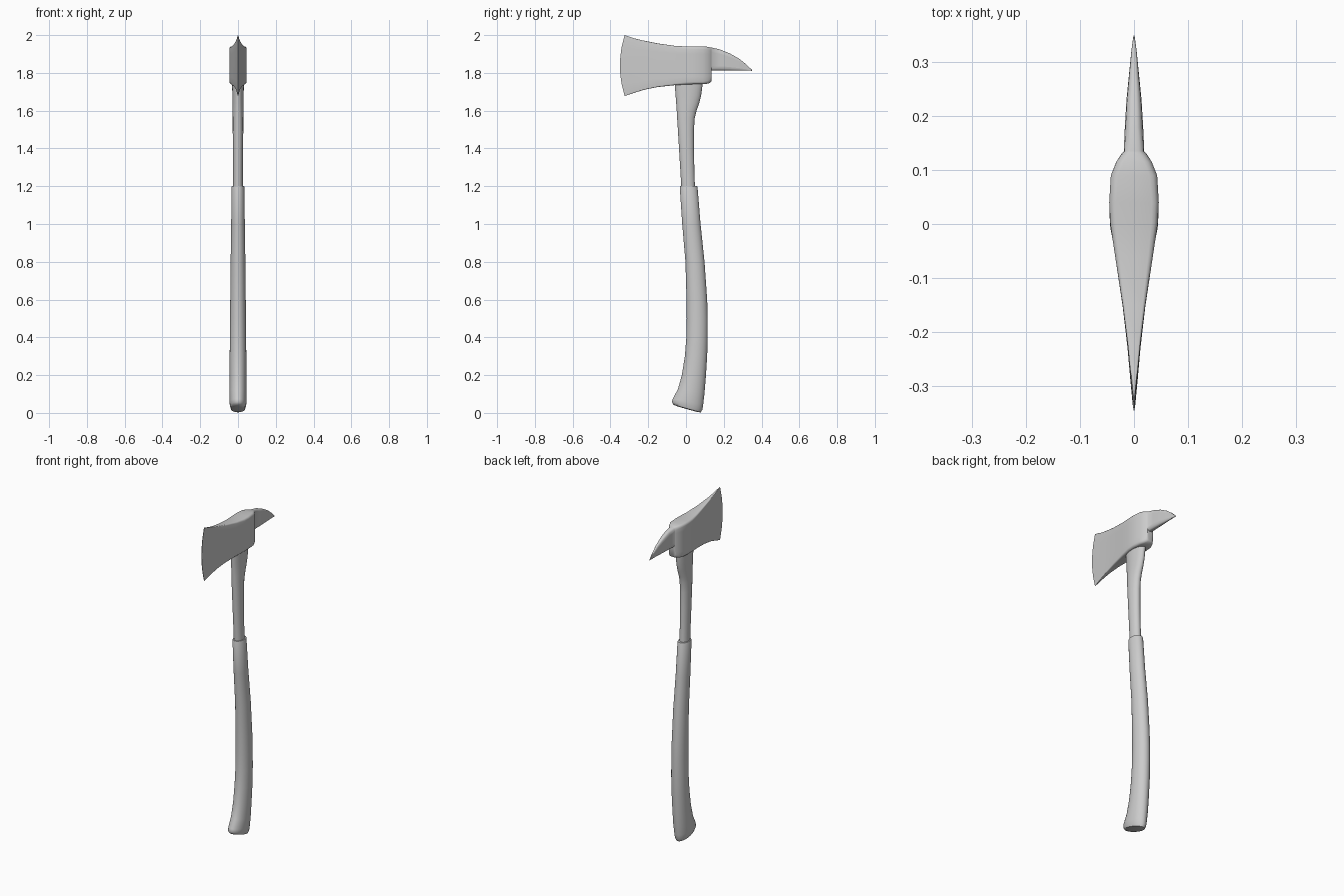
import bpy, bmesh, math


def loft(name, rings, angle):
    """Skin a list of equal-length rings, cap both ends, smooth shade."""
    bm = bmesh.new()
    rows = [[bm.verts.new(p) for p in ring] for ring in rings]
    n = len(rows[0])
    for a, b in zip(rows, rows[1:]):
        for i in range(n):
            j = (i + 1) % n
            bm.faces.new((a[i], a[j], b[j], b[i]))
    bm.faces.new(rows[0])
    bm.faces.new(rows[-1])
    bmesh.ops.recalc_face_normals(bm, faces=bm.faces)
    me = bpy.data.meshes.new(name)
    bm.to_mesh(me)
    bm.free()
    ob = bpy.data.objects.new(name, me)
    bpy.context.collection.objects.link(ob)
    bpy.context.view_layer.objects.active = ob
    ob.select_set(True)
    bpy.ops.object.shade_smooth_by_angle(angle=math.radians(angle))
    ob.select_set(False)
    return ob


def oval(y0, z0, y1, z1, hw, n=28):
    """Oval ring between a front point and a back point, half width hw."""
    ring = []
    for i in range(n):
        a = 2 * math.pi * i / n
        t = 0.5 + 0.5 * math.cos(a)
        ring.append((hw * math.sin(a), y0 + (y1 - y0) * t, z0 + (z1 - z0) * t))
    return ring


def slab(y, zb, zt, hw, rx, rz, bulge=0.0):
    """Upright rounded rectangle; bulge bows the ring towards the front."""
    mid, hh = (zb + zt) / 2, (zt - zb) / 2
    quarter = [(hw, hh * k) for k in (0, 0.3, 0.6)]
    for a in (0, 30, 60, 90):
        a = math.radians(a)
        quarter.append((hw - rx + rx * math.cos(a), hh - rz + rz * math.sin(a)))
    top = quarter + [(-x, z) for x, z in reversed(quarter)]
    pts = top[:-1] + [(-x, -z) for x, z in top[:-1]]
    return [(x, y - bulge * (1 - (z / hh) ** 2), mid + z) for x, z in pts]


# Grip: swollen, curved lower sleeve with a slanted, rounded butt
loft("grip", [oval(*s) for s in (
    (-0.045, 0.034, 0.062, 0.004, 0.026),
    (-0.066, 0.043, 0.078, 0.003, 0.038),
    (-0.075, 0.058, 0.087, 0.018, 0.043),
    (-0.070, 0.075, 0.091, 0.045, 0.045),
    (-0.043, 0.125, 0.098, 0.105, 0.045),
    (-0.022, 0.20, 0.105, 0.19, 0.044),
    (-0.006, 0.30, 0.112, 0.30, 0.044),
    (0.002, 0.40, 0.115, 0.40, 0.043),
    (0.004, 0.50, 0.115, 0.50, 0.042),
    (0.003, 0.60, 0.112, 0.60, 0.041),
    (-0.003, 0.80, 0.098, 0.80, 0.039),
    (-0.020, 1.00, 0.077, 1.00, 0.036),
    (-0.033, 1.195, 0.061, 1.195, 0.034),
    (-0.031, 1.20, 0.059, 1.20, 0.032))], 50)

# Shaft: thinner upper handle flaring into the head
loft("shaft", [oval(y0, z, y1, z, hw) for z, y0, y1, hw in (
    (1.15, -0.022, 0.050, 0.026),
    (1.20, -0.025, 0.047, 0.026),
    (1.30, -0.031, 0.044, 0.026),
    (1.40, -0.037, 0.042, 0.027),
    (1.50, -0.043, 0.042, 0.028),
    (1.56, -0.047, 0.046, 0.028),
    (1.60, -0.049, 0.056, 0.029),
    (1.64, -0.052, 0.070, 0.029),
    (1.68, -0.055, 0.080, 0.030),
    (1.74, -0.060, 0.088, 0.031),
    (1.80, -0.062, 0.090, 0.031))], 50)

# Head: flared blade, bulging eye, then a narrower drooping spike
loft("axe_head", [slab(*s) for s in (
    (-0.325, 1.677, 2.000, 0.001, 0.0005, 0.002, 0.025),
    (-0.270, 1.696, 1.982, 0.007, 0.002, 0.004, 0.017),
    (-0.220, 1.711, 1.970, 0.012, 0.003, 0.005, 0.010),
    (-0.150, 1.725, 1.956, 0.021, 0.005, 0.006, 0.003),
    (-0.060, 1.735, 1.943, 0.035, 0.009, 0.009),
    (0.000, 1.739, 1.940, 0.044, 0.012, 0.012),
    (0.040, 1.740, 1.940, 0.046, 0.013, 0.013),
    (0.090, 1.740, 1.940, 0.043, 0.014, 0.014),
    (0.115, 1.743, 1.938, 0.033, 0.014, 0.016),
    (0.128, 1.748, 1.935, 0.025, 0.013, 0.018),
    (0.134, 1.754, 1.934, 0.020, 0.012, 0.020),
    (0.135, 1.813, 1.934, 0.019, 0.012, 0.022),
    (0.180, 1.813, 1.924, 0.017, 0.011, 0.022),
    (0.230, 1.813, 1.904, 0.014, 0.009, 0.020),
    (0.280, 1.813, 1.876, 0.009, 0.006, 0.014),
    (0.320, 1.813, 1.844, 0.005, 0.003, 0.008),
    (0.350, 1.811, 1.815, 0.001, 0.0005, 0.001))], 45)
